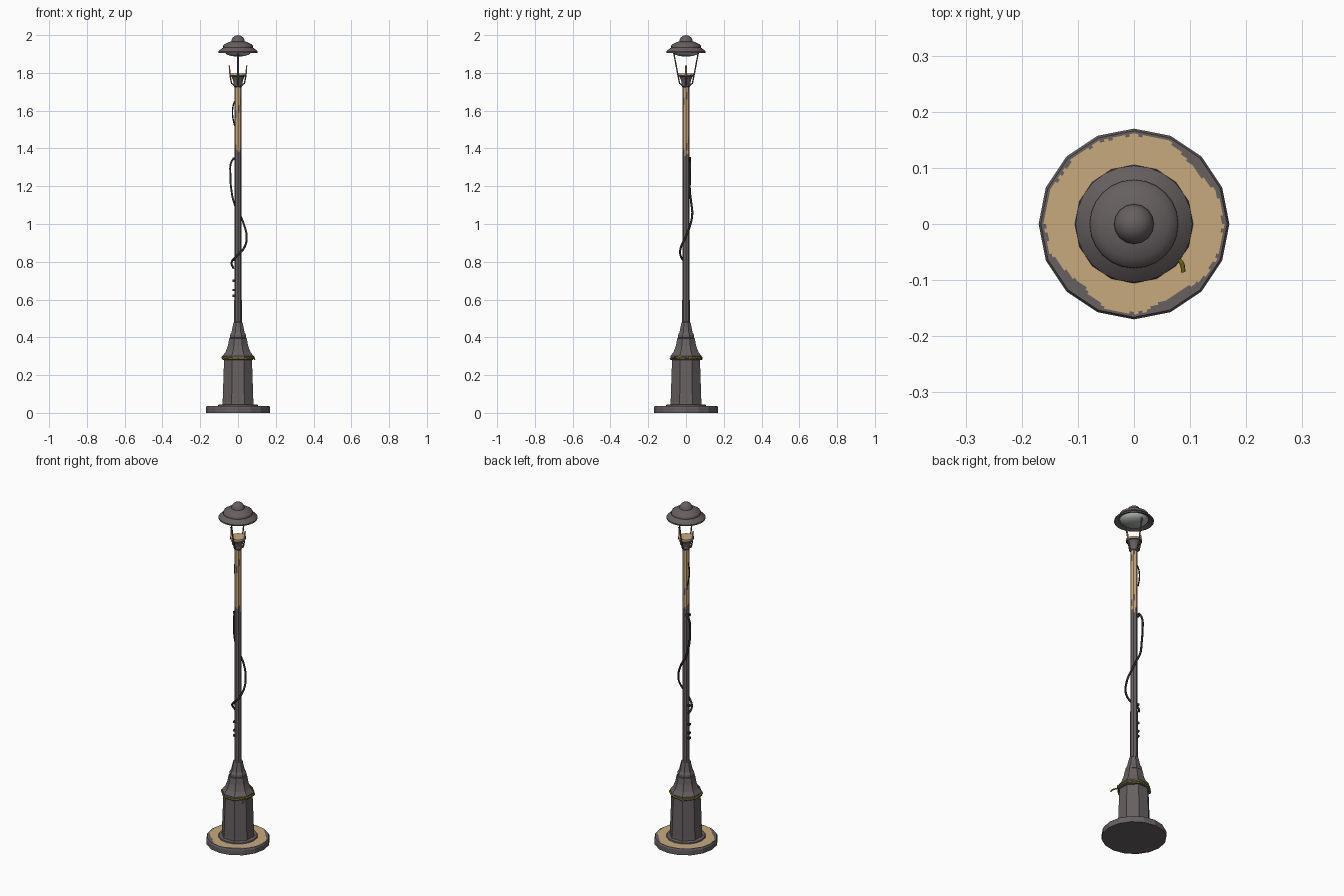
import bpy, bmesh, math, random
from mathutils import Vector

if "Cube" in bpy.data.objects:
    bpy.data.objects.remove(bpy.data.objects["Cube"])

random.seed(4)
TAU = 2 * math.pi


def material(name, rgb):
    m = bpy.data.materials.new(name)
    m.diffuse_color = (*rgb, 1)
    m.use_nodes = True
    m.node_tree.nodes["Principled BSDF"].inputs["Base Color"].default_value = m.diffuse_color
    return m


IRON = material("dark iron", (0.135, 0.115, 0.118))
TAN = material("tan rust", (0.58, 0.40, 0.21))
BLACK = material("black rubber", (0.035, 0.032, 0.036))
OLIVE = material("olive yellow band", (0.22, 0.19, 0.015))
GLASS = material("pale glass", (0.42, 0.46, 0.43))


def lathe(name, profile, sides, mats=(IRON,), rule=None, corners=None, turn=0.0, smooth=False):
    """Revolve (radius, z) points; corners snaps a fine revolve onto a coarse polygon."""
    bm = bmesh.new()
    rings = []
    for r, z in profile:
        ring = []
        for i in range(sides):
            a = TAU * i / sides + turn
            k = 1.0
            if corners:
                half = math.pi / corners
                k = math.cos(half) / math.cos((a % (2 * half)) - half)
            ring.append(bm.verts.new((r * k * math.cos(a), r * k * math.sin(a), z)))
        rings.append(ring)
    for lo, hi in zip(rings, rings[1:]):
        for i in range(sides):
            j = (i + 1) % sides
            bm.faces.new((lo[i], lo[j], hi[j], hi[i]))
    bmesh.ops.remove_doubles(bm, verts=bm.verts, dist=1e-5)
    bm.normal_update()
    if rule:
        for f in bm.faces:
            f.material_index = rule(f.calc_center_median(), f.normal)
    me = bpy.data.meshes.new(name)
    bm.to_mesh(me)
    bm.free()
    for m in mats:
        me.materials.append(m)
    ob = bpy.data.objects.new(name, me)
    bpy.context.collection.objects.link(ob)
    if smooth:
        bpy.ops.object.select_all(action='DESELECT')
        ob.select_set(True)
        bpy.context.view_layer.objects.active = ob
        bpy.ops.object.shade_smooth_by_angle(angle=math.radians(35))
    return ob


def tube(name, points, radius, mat, smooth=True, closed=False):
    """Round rod along points, turned into a mesh."""
    cu = bpy.data.curves.new(name, 'CURVE')
    cu.dimensions = '3D'
    cu.bevel_depth = radius
    cu.bevel_resolution = 1
    cu.use_fill_caps = True
    cu.resolution_u = 6
    if smooth:
        sp = cu.splines.new('BEZIER')
        sp.bezier_points.add(len(points) - 1)
        for b, p in zip(sp.bezier_points, points):
            b.co = p
            b.handle_left_type = b.handle_right_type = 'AUTO'
    else:
        sp = cu.splines.new('POLY')
        sp.points.add(len(points) - 1)
        for b, p in zip(sp.points, points):
            b.co = (*p, 1)
    sp.use_cyclic_u = closed
    cu.materials.append(mat)
    ob = bpy.data.objects.new(name, cu)
    bpy.context.collection.objects.link(ob)
    bpy.ops.object.select_all(action='DESELECT')
    ob.select_set(True)
    bpy.context.view_layer.objects.active = ob
    bpy.ops.object.convert(target='MESH')
    return ob


# Foot plate: tan worn top, with dark patches cut off along three chords
def foot_rule(c, n):
    if n.z < 0.9:
        return 0
    jitter = random.uniform(-0.002, 0.002)
    for deg, d in ((42, 0.146), (-60, 0.145), (225, 0.143)):
        a = math.radians(deg)
        if c.x * math.cos(a) + c.y * math.sin(a) > d + jitter:
            return 0
    return 1 if Vector((c.x, c.y)).length < 0.158 + jitter else 0


top = [(0.166 - 0.0045 * i, 0.036) for i in range(15)]
lathe("foot_plate", [(0, 0), (0.17, 0), (0.17, 0.028)] + top + [(0, 0.036)],
      128, (IRON, TAN), foot_rule, corners=16)

# Pedestal with moulded neck, eight sided
EIGHTH = math.pi / 8
lathe("pedestal_ring", [(0.106, 0.034), (0.104, 0.043), (0.08, 0.046)], 16)
lathe("pedestal", [(0.09, 0.036), (0.088, 0.06), (0.08, 0.28)], 8, turn=EIGHTH)
lathe("pedestal_collar", [(0.07, 0.278), (0.088, 0.282), (0.088, 0.302), (0.08, 0.312),
                          (0.07, 0.325), (0.058, 0.355), (0.05, 0.395), (0.03, 0.398)], 8, turn=EIGHTH)
lathe("neck", [(0.03, 0.393), (0.047, 0.398), (0.046, 0.412), (0.038, 0.425),
               (0.03, 0.46), (0.026, 0.478), (0.018, 0.485)], 8, turn=EIGHTH)

# Olive band tied round the collar, with loose ends
band = [(0.089 * math.cos(TAU * i / 8 + EIGHTH), 0.089 * math.sin(TAU * i / 8 + EIGHTH),
         0.29 + 0.006 * math.sin(i * 2.0)) for i in range(8)]
tube("collar_band", band, 0.005, OLIVE, smooth=False, closed=True)
tube("band_end", [(0.07, -0.055, 0.295), (0.085, -0.07, 0.29), (0.088, -0.085, 0.284)], 0.004, OLIVE)


# Pole with a ragged tan stretch near the top
def pole_rule(c, n):
    a = math.atan2(c.y, c.x)
    low = 1.385 - 0.022 * math.cos(a - 0.4) + 0.012 * math.sin(5 * a)
    high = 1.725 + 0.008 * math.sin(3 * a)
    streak = math.sin(4 * a + 1) * math.sin(c.z * 23 + 3 * a) > 0.88
    return 1 if low < c.z < high and not streak else 0


rows = [1.33 + 0.01 * i for i in range(43)]
lathe("pole", [(0.02, 0.47)] + [(0.019, z) for z in rows] + [(0.019, 1.775)],
      16, (IRON, TAN), pole_rule, corners=8)

# Lamp holder cup with tan rim and top
lathe("lamp_cup", [(0.019, 1.725), (0.023, 1.73), (0.023, 1.745), (0.028, 1.765), (0.037, 1.782),
                   (0.043, 1.785), (0.043, 1.797), (0, 1.797)], 12, (IRON, TAN),
      lambda c, n: 1 if c.z > 1.784 else 0)

# Four arms: two whole ones front and back, two snapped ones at the sides
for s, side in ((-1, "front"), (1, "back")):
    tube(f"{side}_arm", [(0, s * 0.021, 1.735), (0, s * 0.034, 1.745), (0, s * 0.042, 1.785),
                         (0, s * 0.066, 1.912)], 0.004, IRON, smooth=False)
for s, side in ((-1, "left"), (1, "right")):
    tube(f"{side}_broken_arm", [(s * 0.021, 0, 1.735), (s * 0.034, 0, 1.745), (s * 0.042, 0, 1.785)],
         0.004, IRON, smooth=False)
    tube(f"{side}_arm_stub", [(s * 0.042, 0, 1.783), (s * 0.046, 0, 1.84)], 0.004, TAN, smooth=False)

# Lamp hood, hollow underneath, with a finial and glass bowl
lathe("hood", [(0.0, 1.928), (0.07, 1.922), (0.094, 1.908), (0.104, 1.906), (0.104, 1.913),
               (0.096, 1.921), (0.079, 1.934), (0.079, 1.942), (0.076, 1.948), (0.062, 1.957),
               (0.04, 1.966), (0.0, 1.97)], 24, smooth=True)
lathe("finial", [(0.036, 1.962), (0.035, 1.972), (0.029, 1.986), (0.016, 1.996), (0, 2.0)], 16, smooth=True)
lathe("glass_bowl", [(0, 1.886), (0.035, 1.889), (0.058, 1.897), (0.072, 1.909), (0.076, 1.921)],
      20, (GLASS,), smooth=True)

# Loose black cable winding round the pole
tube("cable", [(-0.012, 0.021, 1.352), (-0.032, 0.022, 1.335), (-0.04, 0.021, 1.25), (-0.035, 0.02, 1.18),
               (-0.02, 0.028, 1.11), (0.01, 0.033, 1.05), (0.037, 0.018, 0.98), (0.046, -0.005, 0.925),
               (0.03, -0.029, 0.87), (-0.012, -0.026, 0.825), (-0.034, -0.004, 0.795),
               (-0.024, 0.012, 0.765)], 0.0055, BLACK)
tube("upper_cable", [(-0.018, 0.004, 1.65), (-0.027, 0.008, 1.62), (-0.028, 0.01, 1.57),
                     (-0.018, 0.012, 1.52)], 0.0035, BLACK)

# Small cable clips on the left of the pole
for z in (0.62, 0.65, 0.7, 0.81, 1.345):
    bpy.ops.mesh.primitive_cube_add(size=1, location=(-0.022, 0.003, z))
    clip = bpy.context.object
    clip.name = "cable_clip"
    clip.scale = (0.014, 0.012, 0.012)
    clip.data.materials.append(BLACK)
